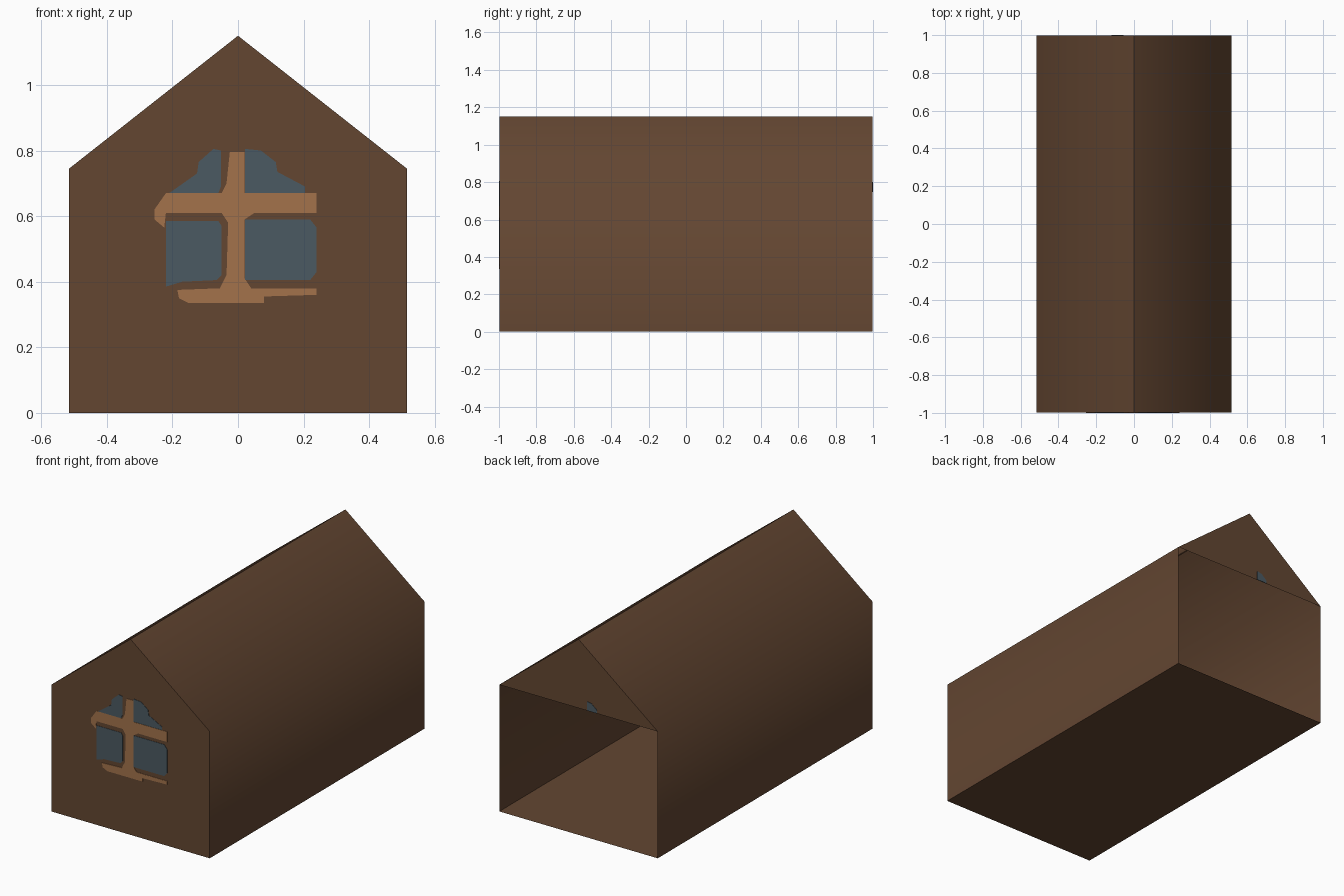
import bpy, bmesh, math

if "Cube" in bpy.data.objects:
    bpy.data.objects.remove(bpy.data.objects["Cube"])

W, EAVE, RIDGE = 0.515, 0.745, 1.15   # half width, eave height, ridge height
T = 0.002                             # half thickness of the painted plates
L = 1.0 - T                           # half length of the shell


def material(name, rgb):
    m = bpy.data.materials.new(name)
    m.diffuse_color = (*rgb, 1.0)
    m.use_nodes = True
    m.node_tree.nodes["Principled BSDF"].inputs["Base Color"].default_value = m.diffuse_color
    return m


BROWN = material("dark brown wood", (0.125, 0.061, 0.031))
TIMBER = material("light timber", (0.366, 0.171, 0.070))
GLASS = material("blue grey glass", (0.070, 0.102, 0.122))


def finish(bm, name, mat):
    me = bpy.data.meshes.new(name)
    bm.to_mesh(me)
    bm.free()
    me.materials.append(mat)
    ob = bpy.data.objects.new(name, me)
    bpy.context.collection.objects.link(ob)
    return ob


def plate(name, outline, mat, y):
    """Thin flat plate straddling a wall, outline in x and z."""
    bm = bmesh.new()
    a = [bm.verts.new((x, y - T, z)) for x, z in outline]
    b = [bm.verts.new((x, y + T, z)) for x, z in outline]
    bm.faces.new(a)
    bm.faces.new(b[::-1])
    n = len(a)
    for i in range(n):
        j = (i + 1) % n
        bm.faces.new((a[j], a[i], b[i], b[j]))
    bmesh.ops.recalc_face_normals(bm, faces=bm.faces)
    return finish(bm, name, mat)


# House shell: floor, walls, roof, full front gable, back gable open below the eaves
profile = [(-W, 0), (W, 0), (W, EAVE), (0, RIDGE), (-W, EAVE)]
bm = bmesh.new()
front = [bm.verts.new((x, -L, z)) for x, z in profile]
back = [bm.verts.new((x, L, z)) for x, z in profile]
bm.faces.new(front)
bm.faces.new((back[4], back[3], back[2]))
for i in range(5):
    j = (i + 1) % 5
    bm.faces.new((front[j], front[i], back[i], back[j]))
bm.normal_update()
# Eaves blend smoothly, ridge and corners stay sharp
for f in bm.faces:
    f.smooth = True
for e in bm.edges:
    e.smooth = len(e.link_faces) == 2 and e.calc_face_angle() < math.radians(60)
finish(bm, "house_shell", BROWN)

# Window panes on the front
panes = {
    "lower_left_pane": [(-.22, .585), (-.06, .585), (-.05, .57), (-.05, .42),
                        (-.065, .405), (-.17, .40), (-.22, .385)],
    "lower_right_pane": [(.022, .59), (.22, .59), (.24, .565), (.24, .43),
                         (.22, .405), (.022, .405)],
    "upper_left_pane": [(-.21, .67), (-.125, .73), (-.12, .765), (-.075, .805),
                        (-.052, .80), (-.052, .69), (-.06, .67)],
    "upper_right_pane": [(.022, .805), (.07, .80), (.115, .765), (.12, .735),
                         (.205, .69), (.205, .671), (.022, .671)],
}
for name, outline in panes.items():
    plate(name, outline, GLASS, -L)

# Timber cross with sill
cross = [(-.185, .375), (-.055, .38), (-.035, .42), (-.03, .58), (-.05, .61),
         (-.22, .61), (-.225, .565), (-.255, .59), (-.255, .62), (-.22, .67),
         (-.05, .67), (-.035, .70), (-.025, .795), (.02, .795), (.02, .67),
         (.24, .67), (.24, .61), (.05, .61), (.02, .59), (.02, .41), (.04, .38),
         (.24, .38), (.24, .36), (.08, .355), (.08, .335), (-.15, .335), (-.18, .35)]
plate("window_frame", cross, TIMBER, -L)

# Small glass patch on the back gable
plate("back_gable_pane", [(-.12, .747), (-.12, .765), (-.085, .795),
                          (-.055, .80), (-.055, .747)], GLASS, L)
